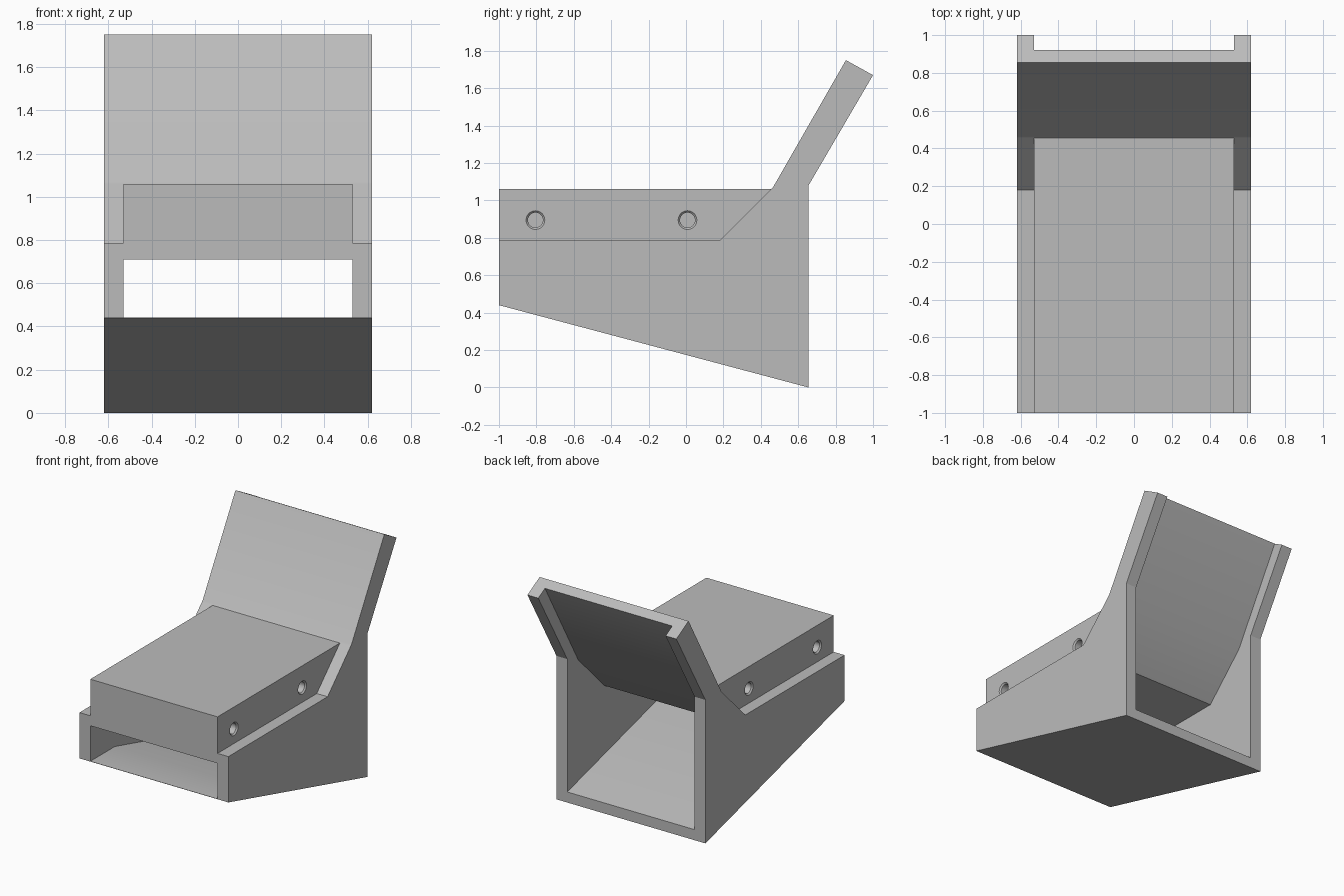
import bpy, bmesh, math
from mathutils import Matrix, Vector

if "Cube" in bpy.data.objects:
    bpy.data.objects.remove(bpy.data.objects["Cube"], do_unlink=True)

HALF = 0.62      # outer half width
INNER = 0.53     # half width between the side walls

grey = bpy.data.materials.new("light grey")
grey.use_nodes = True
colour = (0.5, 0.5, 0.5, 1)
grey.diffuse_color = colour
grey.node_tree.nodes["Principled BSDF"].inputs["Base Color"].default_value = colour


def to_object(bm, name):
    bmesh.ops.recalc_face_normals(bm, faces=bm.faces)
    mesh = bpy.data.meshes.new(name)
    bm.to_mesh(mesh)
    bm.free()
    mesh.materials.append(grey)
    ob = bpy.data.objects.new(name, mesh)
    bpy.context.collection.objects.link(ob)
    return ob


def prism(name, profile, x0, x1):
    """Extrude a (y, z) side profile from x0 to x1."""
    bm = bmesh.new()
    face = bm.faces.new([bm.verts.new((x0, y, z)) for y, z in profile])
    ext = bmesh.ops.extrude_face_region(bm, geom=[face])
    moved = [v for v in ext["geom"] if isinstance(v, bmesh.types.BMVert)]
    bmesh.ops.translate(bm, verts=moved, vec=(x1 - x0, 0, 0))
    return to_object(bm, name)


def drill(name, side, y, z, r_in, r_out, x0, x1):
    """Round cutter along x, from radius r_in at x0 to r_out at x1."""
    bm = bmesh.new()
    place = Matrix.Translation((side * (x0 + x1) / 2, y, z)) @ \
        Matrix.Rotation(side * math.pi / 2, 4, "Y")
    bmesh.ops.create_cone(bm, cap_ends=True, segments=32, radius1=r_in,
                          radius2=r_out, depth=x1 - x0, matrix=place)
    return to_object(bm, name)


def cut(body, cutter):
    cutter.hide_render = True
    mod = body.modifiers.new("cut", "BOOLEAN")
    mod.operation = "DIFFERENCE"
    mod.solver = "EXACT"
    mod.object = cutter
    bpy.context.view_layer.objects.active = body
    bpy.ops.object.modifier_apply(modifier=mod.name)
    bpy.data.objects.remove(cutter, do_unlink=True)


# Full-width side silhouette: sloped base, block and leaning back panel
body = prism("angled_duct_body", [
    (-1, 0.44), (0.655, 0), (0.655, 1.08), (1, 1.67), (0.855, 1.75),
    (0.465, 1.07), (0.455, 1.06), (-1, 1.06)], -HALF, HALF)

# Open passage under the block and behind the panel
cut(body, prism("passage_cutter", [
    (-1.2, 0.442), (-0.709, 0.442), (0.8, 0.041), (1.2, 0.041), (1.2, 2),
    (1.085, 2), (0.525, 1.024), (0.211, 0.71), (-1.2, 0.71)], -INNER, INNER))

# Lowered shoulders beside the block, then two countersunk holes per side
for side in (-1, 1):
    cut(body, prism("shoulder_cutter", [
        (-1.2, 0.785), (0.18, 0.785), (0.455, 1.06), (0.455, 1.2),
        (-1.2, 1.2)], side * INNER, side * 0.8))
    for y in (-0.805, 0.008):
        cut(body, drill("hole_cutter", side, y, 0.895, 0.04, 0.04, 0.4, 0.6))
        cut(body, drill("countersink_cutter", side, y, 0.895,
                        0.035, 0.055, 0.515, 0.535))

# Smooth hole walls, crisp edges elsewhere
bpy.ops.object.select_all(action="DESELECT")
body.select_set(True)
bpy.context.view_layer.objects.active = body
bpy.ops.object.shade_smooth_by_angle(angle=math.radians(25))
